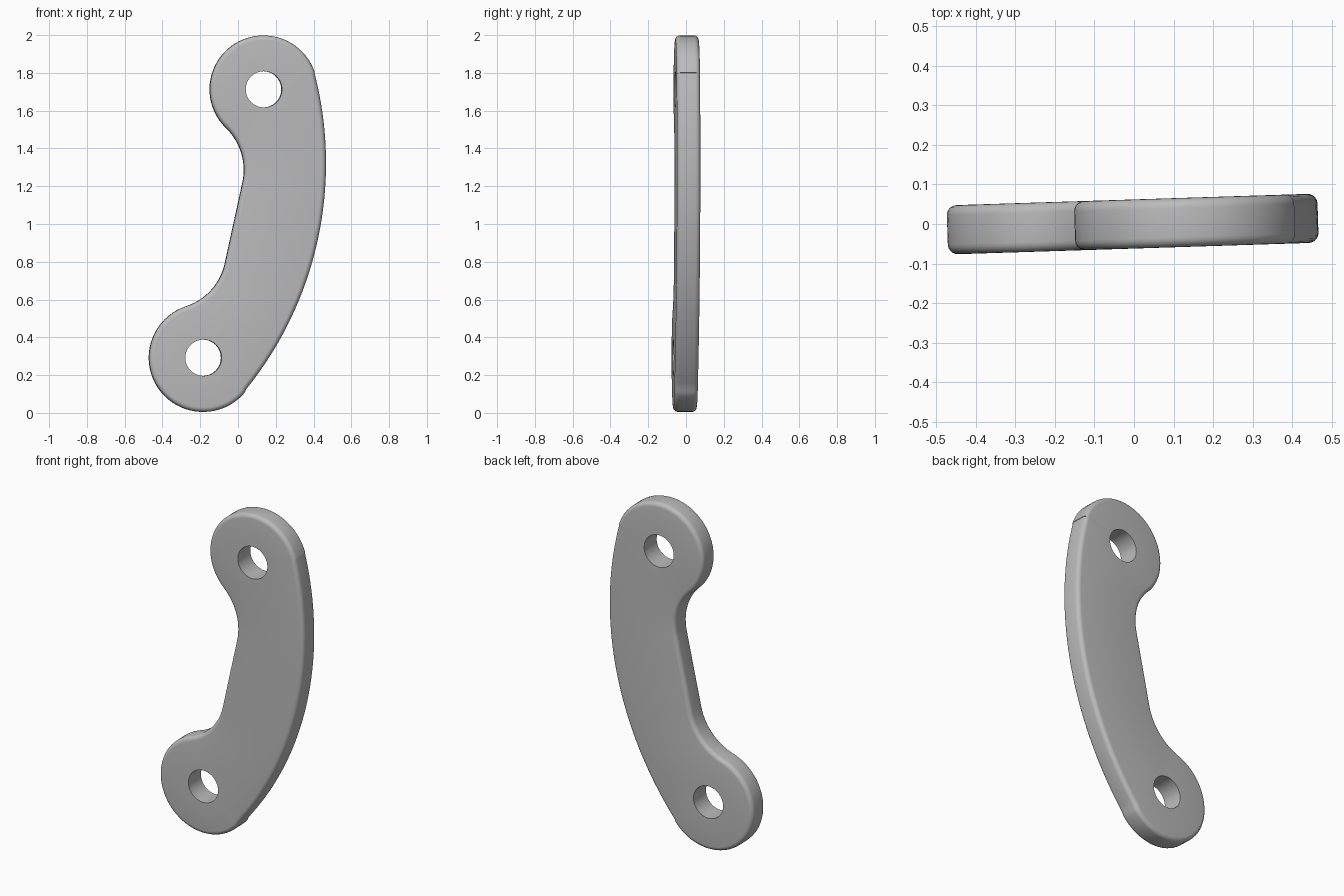
import bpy
import bmesh
from math import sin, cos, pi, radians
from mathutils import Matrix

if "Cube" in bpy.data.objects:
    bpy.data.objects.remove(bpy.data.objects["Cube"])

HALF = 0.062     # half thickness of the plate
ROUND = 0.025    # edge rounding
HOLE = 0.096     # pin hole radius
TOP, BOTTOM = (0.135, 1.713), (-0.185, 0.292)

# Outline arcs: centre, radius, start and end angle, steps, bulge (1 convex, -1 hollow)
ARCS = [
    (TOP, 0.285, 18, 226, 40, 1),
    ((-0.278, 1.286), 0.309, 46, -12.3, 14, -1),
    ((-0.368, 0.855), 0.305, -12.3, -72, 14, -1),
    (BOTTOM, 0.287, 108, 320, 40, 1),
    ((-1.437, 1.321), 1.902, -39, 14.6, 40, 1),
]


def arc(centre, radius, start, end, steps):
    angles = [radians(start + (end - start) * i / steps) for i in range(steps + 1)]
    return [(centre[0] + radius * cos(a), centre[1] + radius * sin(a)) for a in angles]


def outline(inset):
    points = []
    for centre, radius, start, end, steps, bulge in ARCS:
        points += arc(centre, radius - bulge * inset, start, end, steps)
    return points


def ring(bm, points, y):
    return [bm.verts.new((x, y, z)) for x, z in points]


def bridge(bm, a, b):
    for i in range(len(a)):
        j = (i + 1) % len(a)
        bm.faces.new((a[i], a[j], b[j], b[i]))


def loop_edges(bm, loop):
    return [bm.edges.get((loop[i - 1], loop[i])) for i in range(len(loop))]


bm = bmesh.new()

# Rounded rim, swept from the front face to the back face
STEPS = 5
quarter = [i / STEPS * pi / 2 for i in range(STEPS + 1)]
front = [(ROUND * (1 - sin(a)), -HALF + ROUND * (1 - cos(a))) for a in quarter]
section = front + [(inset, -y) for inset, y in reversed(front)]
rim = [ring(bm, outline(inset), y) for inset, y in section]
for a, b in zip(rim, rim[1:]):
    bridge(bm, a, b)

# Pin hole walls
caps = [loop_edges(bm, rim[0]), loop_edges(bm, rim[-1])]
for centre in (TOP, BOTTOM):
    circle = arc(centre, HOLE, 0, 360, 40)[:-1]
    ends = [ring(bm, circle, -HALF), ring(bm, circle, HALF)]
    bridge(bm, *ends)
    for cap, loop in zip(caps, ends):
        cap += loop_edges(bm, loop)

# Flat front and back faces around the holes
for cap, side in zip(caps, (-1, 1)):
    bmesh.ops.triangle_fill(bm, edges=cap, use_beauty=True, normal=(0, side, 0))

bmesh.ops.remove_doubles(bm, verts=bm.verts[:], dist=0.0005)
bmesh.ops.recalc_face_normals(bm, faces=bm.faces[:])

# The plate is turned slightly about the vertical
bmesh.ops.rotate(bm, verts=bm.verts[:], cent=(0, 0, 0), matrix=Matrix.Rotation(radians(1.83), 3, "Z"))

mesh = bpy.data.meshes.new("link_plate")
bm.to_mesh(mesh)
bm.free()
plate = bpy.data.objects.new("link_plate", mesh)
bpy.context.collection.objects.link(plate)

grey = bpy.data.materials.new("grey_metal")
grey.use_nodes = True
grey.diffuse_color = (0.5, 0.5, 0.5, 1)
grey.node_tree.nodes["Principled BSDF"].inputs["Base Color"].default_value = (0.5, 0.5, 0.5, 1)
mesh.materials.append(grey)

bpy.context.view_layer.objects.active = plate
plate.select_set(True)
bpy.ops.object.shade_smooth_by_angle(angle=radians(35))
